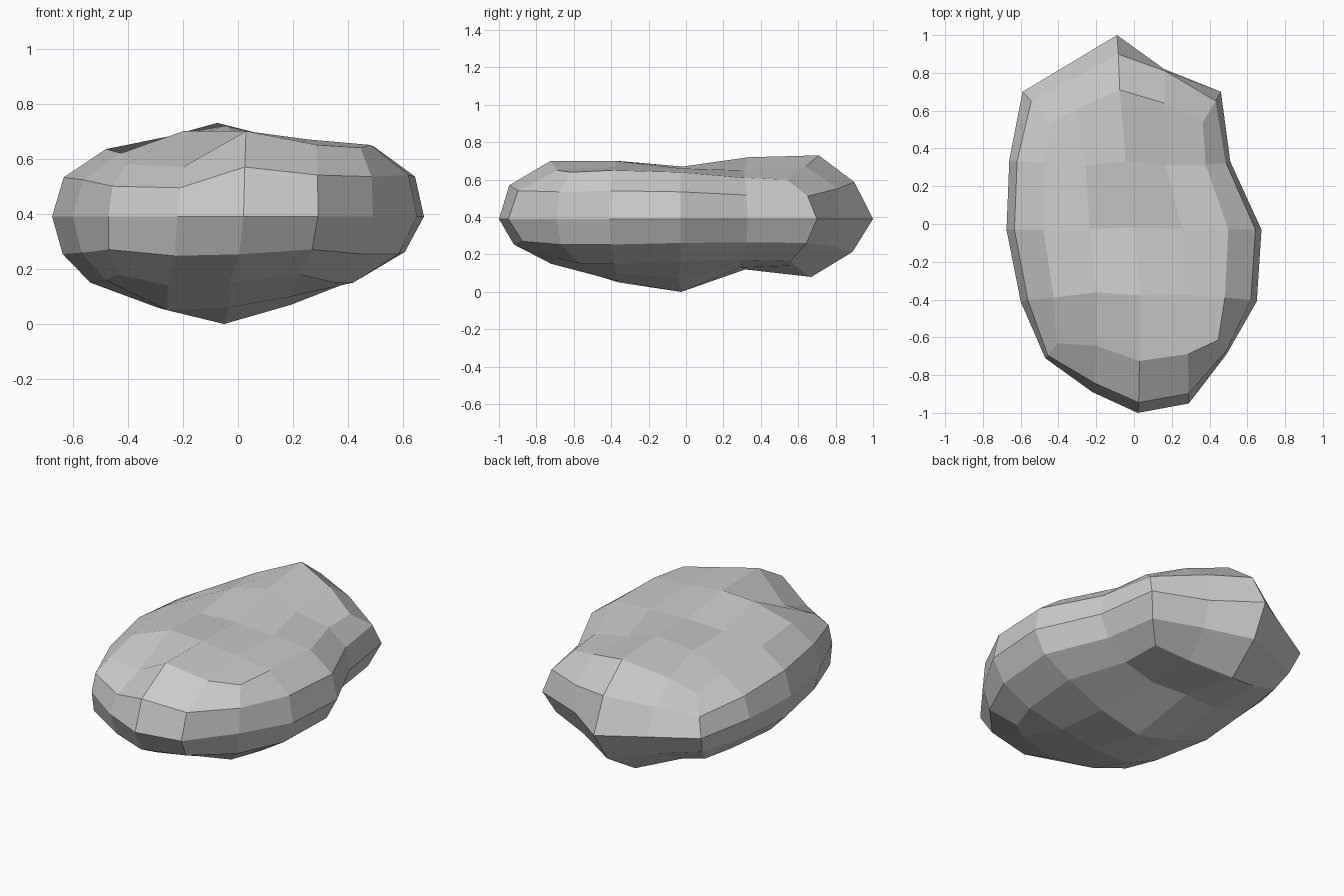
import bpy, bmesh

if "Cube" in bpy.data.objects:
    bpy.data.objects.remove(bpy.data.objects["Cube"])

# Widest outline seen from above, anticlockwise from the front left corner
OUTLINE = [(-.47, -.71), (-.22, -.89), (.02, -1.0), (.29, -.95),
           (.49, -.69), (.65, -.41), (.675, -.03), (.51, .33),
           (.46, .70), (.16, .82), (-.09, 1.0), (-.34, .85),
           (-.59, .70), (-.66, .34), (-.675, -.03), (-.60, -.41)]
# Heights of the top and bottom faces, rows front to back, columns left to right
TOP = [[.58, .57, .70, .65, .64],
       [.62, .70, .70, .67, .65],
       [.635, .66, .67, .66, .64],
       [.60, .68, .72, .65, .61],
       [.56, .64, .73, .67, .60]]
BOTTOM = [[.18, .14, .15, .18, .15],
          [.16, .05, .06, .10, .15],
          [.15, .06, .00, .07, .165],
          [.17, .13, .12, .13, .17],
          [.20, .16, .08, .14, .165]]
EQUATOR = .39
# Column and row of each outline point on the 4 x 4 patch
BORDER = ([(i, 0) for i in range(4)] + [(4, j) for j in range(4)] +
          [(4 - i, 4) for i in range(4)] + [(0, 4 - j) for j in range(4)])

bm = bmesh.new()


def ring(heights, rise, inward, along, front_corner, back_corner, back, shift,
         fill=0):
    """One loop of 16 points, drawn in from the outline and shifted in x.
    fill pushes the dent beside the back tip outward."""
    loop = []
    for (x, y), (i, j) in zip(OUTLINE, BORDER):
        on_side, on_end = i in (0, 4), j in (0, 4)
        if on_side and on_end:
            sx = sy = back_corner if j else front_corner
        elif on_side:
            sx, sy = inward, along
        else:
            sx, sy = along, (back if j else inward)
            if (i, j) == (3, 4):
                sy += fill
        z = EQUATOR + (heights[j][i] - EQUATOR) * rise
        loop.append(bm.verts.new((x * sx + shift, y * sy, z)))
    return loop


def cap(loop, heights):
    """Fill a loop with a 4 x 4 patch of quads."""
    grid = dict(zip(BORDER, loop))
    for j in range(1, 4):
        for i in range(1, 4):
            left, right = grid[0, j].co, grid[4, j].co
            front, back = grid[i, 0].co, grid[i, 4].co
            x = left.x + (right.x - left.x) * i / 4
            y = front.y + (back.y - front.y) * j / 4
            y = (y + left.y + (right.y - left.y) * i / 4) / 2
            grid[i, j] = bm.verts.new((x, y, heights[j][i]))
    for j in range(4):
        for i in range(4):
            bm.faces.new([grid[i, j], grid[i + 1, j],
                          grid[i + 1, j + 1], grid[i, j + 1]])


# Side bands from bottom to top
rings = [ring(BOTTOM, 1, .72, .93, .82, .80, .67, -.05, .04),
         ring(BOTTOM, .57, .92, .98, .97, .92, .89, -.015, .04),
         ring(TOP, 0, 1, 1, 1, 1, 1, 0),
         ring(TOP, .58, .945, .98, .98, .93, .90, .005, .09),
         ring(TOP, 1, .725, .95, .89, .77, .71, .01, .07)]
for low, high in zip(rings, rings[1:]):
    for k in range(16):
        n = (k + 1) % 16
        bm.faces.new([low[k], low[n], high[n], high[k]])

# Top and underside
cap(rings[-1], TOP)
cap(rings[0], BOTTOM)
bmesh.ops.recalc_face_normals(bm, faces=bm.faces[:])

# Flat-shaded boulder
mesh = bpy.data.meshes.new("rock")
bm.to_mesh(mesh)
bm.free()
bpy.context.collection.objects.link(bpy.data.objects.new("rock", mesh))
